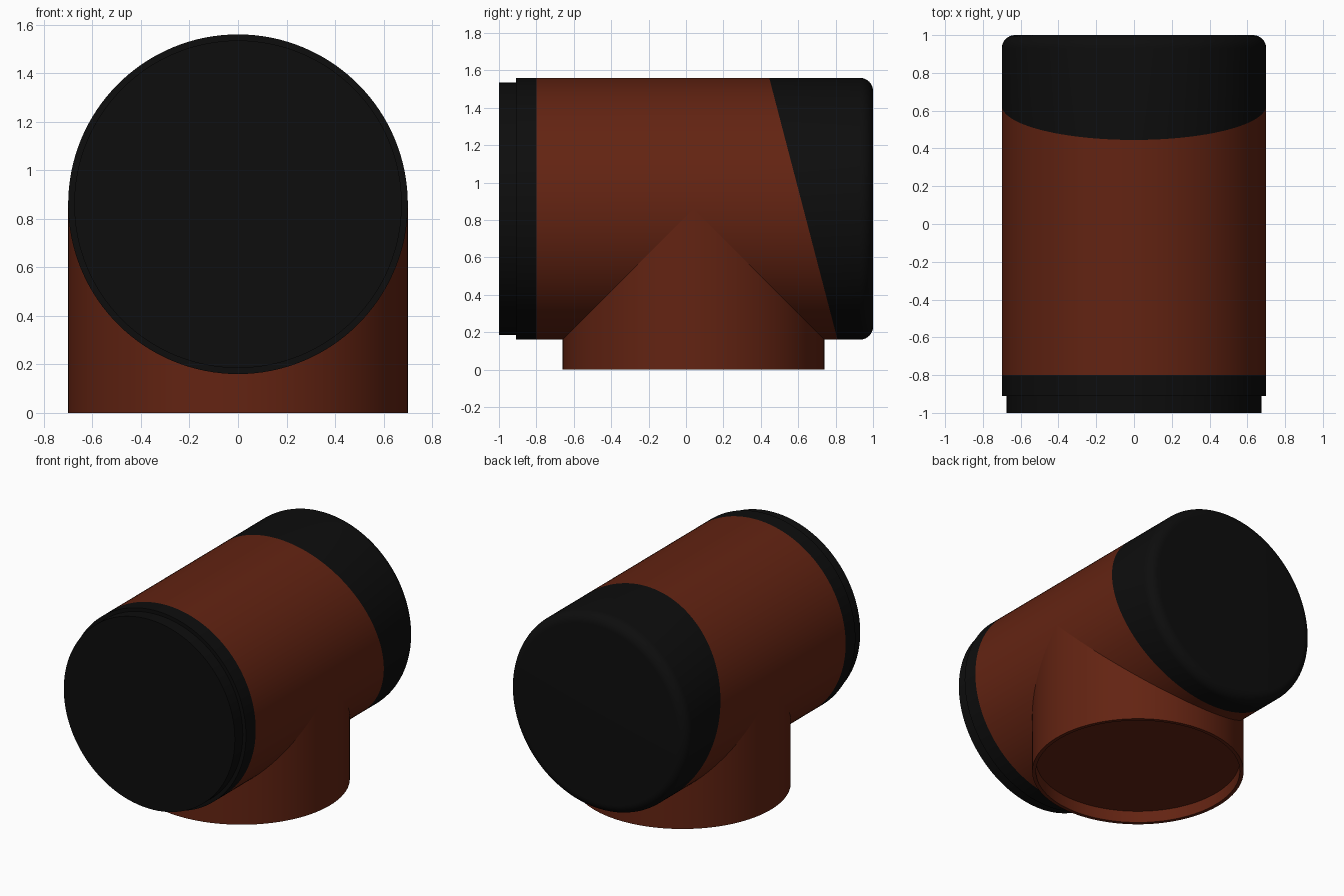
import bpy, bmesh, math
from mathutils import Vector, Matrix

cube = bpy.data.objects.get("Cube")
if cube:
    bpy.data.objects.remove(cube, do_unlink=True)

R = 0.70            # body and neck radius
AXIS_Z = 0.86       # height of the body axis
SEGMENTS = 128
# Slanted seam between the brown barrel and the black back cap
SEAM_POINT = Vector((0, 0.445, 1.56))
SEAM_NORMAL = Vector((0, 1.40, 0.365)).normalized()


def make_material(name, color):
    mat = bpy.data.materials.new(name)
    mat.use_nodes = True
    mat.diffuse_color = (*color, 1)
    bsdf = mat.node_tree.nodes["Principled BSDF"]
    bsdf.inputs["Base Color"].default_value = (*color, 1)
    bsdf.inputs["Roughness"].default_value = 0.6
    return mat


def lathe(name, profile, matrix, mat, seam_side=0):
    """Spin (radius, height) points about z, place them, optionally trim at the seam."""
    bm = bmesh.new()
    verts = [bm.verts.new((r, 0, h)) for r, h in profile]
    edges = [bm.edges.new(pair) for pair in zip(verts, verts[1:])]
    bmesh.ops.spin(bm, geom=verts + edges, cent=(0, 0, 0), axis=(0, 0, 1),
                   angle=math.tau, steps=SEGMENTS)
    bmesh.ops.remove_doubles(bm, verts=bm.verts[:], dist=0.0001)
    bmesh.ops.transform(bm, matrix=matrix, verts=bm.verts[:])
    bmesh.ops.recalc_face_normals(bm, faces=bm.faces[:])
    if seam_side:
        bmesh.ops.bisect_plane(bm, geom=bm.verts[:] + bm.edges[:] + bm.faces[:],
                               plane_co=SEAM_POINT, plane_no=SEAM_NORMAL,
                               clear_outer=seam_side < 0, clear_inner=seam_side > 0)
    mesh = bpy.data.meshes.new(name)
    bm.to_mesh(mesh)
    bm.free()
    mesh.materials.append(mat)
    obj = bpy.data.objects.new(name, mesh)
    bpy.context.collection.objects.link(obj)
    bpy.ops.object.select_all(action="DESELECT")
    obj.select_set(True)
    bpy.context.view_layer.objects.active = obj
    bpy.ops.object.shade_smooth_by_angle(angle=math.radians(30))
    return obj


brown = make_material("rust brown", (0.125, 0.017, 0.006))
black = make_material("soft black", (0.004, 0.004, 0.004))

# Profile height runs along +y for the horizontal parts
along_y = Matrix.Translation((0, 0, AXIS_Z)) @ Matrix.Rotation(-math.pi / 2, 4, "X")
neck_place = Matrix.Translation((0, 0.04, 0))

# Barrel: closed at the front, trimmed by the slanted seam
lathe("barrel", [(0, -0.80), (R, -0.80), (R, 0.95)], along_y, brown, -1)

# Back cap: rounded rim, trimmed by the same seam
rim = 0.07
corner = [(R - rim + rim * math.cos(a), 1 - rim + rim * math.sin(a))
          for a in (i * math.pi / 16 for i in range(9))]
lathe("back_cap", [(R, 0.30)] + corner + [(0, 1)], along_y, black, 1)

# Front ring and the slightly narrower front plate
lathe("front_ring", [(R, -0.80), (R, -0.91), (0.6, -0.91)], along_y, black)
lathe("front_plate", [(0.675, -0.90), (0.675, -1), (0, -1)], along_y, black)

# Neck: upright tube joining the barrel, with a shallow recess underneath
lathe("neck", [(0, 0.085), (0.675, 0.085), (0.675, 0), (R, 0), (R, AXIS_Z), (0, AXIS_Z)],
      neck_place, brown)
